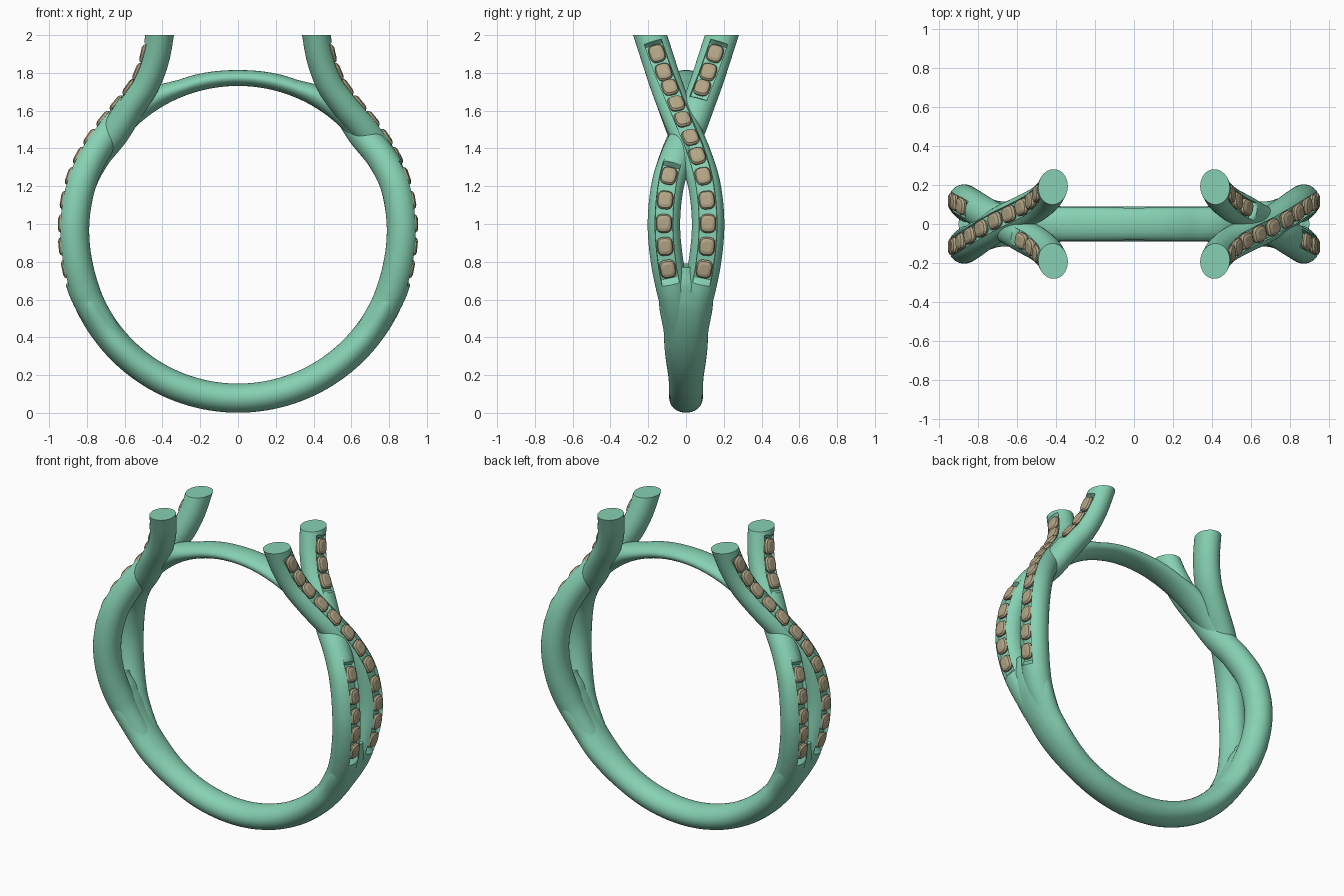
import bpy, bmesh, math
from mathutils import Vector

if "Cube" in bpy.data.objects:
    bpy.data.objects.remove(bpy.data.objects["Cube"])

CZ, R = 0.945, 0.867          # ring centre height and mid radius
Y = Vector((0, 1, 0))


def material(name, rgb):
    m = bpy.data.materials.new(name)
    m.diffuse_color = (*rgb, 1)
    m.use_nodes = True
    m.node_tree.nodes["Principled BSDF"].inputs["Base Color"].default_value = m.diffuse_color
    return m


GREEN = material("green_metal", (0.24, 0.64, 0.45))
TAN = material("tan_stone", (0.45, 0.38, 0.24))


def finish(name, bm, mat, angle):
    bmesh.ops.recalc_face_normals(bm, faces=bm.faces)
    me = bpy.data.meshes.new(name)
    bm.to_mesh(me)
    bm.free()
    me.materials.append(mat)
    me.polygons.foreach_set("use_smooth", [True] * len(me.polygons))
    me.set_sharp_from_angle(angle=math.radians(angle))
    ob = bpy.data.objects.new(name, me)
    bpy.context.collection.objects.link(ob)
    return ob


def lerp_keys(keys, t):
    for (t0, *a), (t1, *b) in zip(keys, keys[1:]):
        if t <= t1:
            f = max(0, (t - t0) / (t1 - t0))
            f = f * f * (3 - 2 * f)
            return [p + (q - p) * f for p, q in zip(a, b)]
    return keys[-1][1:]


def spline(ctrl, steps):
    c = [Vector(p) for p in ctrl]
    c = [2 * c[0] - c[1]] + c + [2 * c[-1] - c[-2]]
    out = []
    for a, b, d, e in zip(c, c[1:], c[2:], c[3:]):
        for i in range(steps):
            t = i / steps
            out.append(0.5 * (2 * b + (d - a) * t + (2 * a - 5 * b + 4 * d - e) * t * t
                              + (3 * b - a - 3 * d + e) * t ** 3))
    return out + [c[-2]]


def frame(pts, i):
    t = (pts[min(i + 1, len(pts) - 1)] - pts[max(i - 1, 0)]).normalized()
    b = (Y - t * t.dot(Y)).normalized()
    return t, b, b.cross(t)   # along, sideways, outward


def profile(hw, ht, groove):
    # oval section; the outer side can be sunk into a flat-bottomed channel
    w = 0.047
    p0 = math.asin(min(w / hw, 0.9))
    sec = []
    for k in range(33):
        a = p0 + (2 * math.pi - 2 * p0) * k / 32
        sec.append((hw * math.sin(a), ht * math.cos(a)))
    for k in range(7):
        s = hw * math.sin(p0) * (k / 3 - 1) * 0.98
        n = ht * math.sqrt(1 - (s / hw) ** 2)
        sec.append((s, n + (0.045 - n) * groove))
    return sec


def sweep(name, pts, sections, clip=False):
    bm = bmesh.new()
    rings = []
    for i, (p, s) in enumerate(zip(pts, sections)):
        _, b, n = frame(pts, i)
        rings.append([bm.verts.new(p + b * u + n * v) for u, v in s])
    for r0, r1 in zip(rings, rings[1:]):
        for k in range(len(r0)):
            j = (k + 1) % len(r0)
            bm.faces.new((r0[k], r0[j], r1[j], r1[k]))
    bm.faces.new(rings[0])
    bm.faces.new(rings[-1])
    if clip:                  # level cut at the open top
        bmesh.ops.bisect_plane(bm, geom=bm.verts[:] + bm.edges[:] + bm.faces[:],
                               plane_co=(0, 0, 2), plane_no=(0, 0, 1), clear_outer=True)
        bmesh.ops.holes_fill(bm, edges=[e for e in bm.edges if e.is_boundary])
    return finish(name, bm, GREEN, 40)


def arc(t):
    a = math.radians(t)
    return Vector((math.sin(a), 0, -math.cos(a)))


# lower shank, widening towards the split
WIDTH = [(0, .089, .077), (25, .091, .077), (51, .116, .078), (66, .143, .079),
         (72, .115, .072), (79, .05, .05)]
angs = [-79 + 158 * i / 100 for i in range(101)]
sweep("lower_shank", [arc(t) * R + Vector((0, 0, CZ)) for t in angs],
      [profile(*lerp_keys(WIDTH, abs(t)), 0) for t in angs])

# thin bridge across the top of the finger hole
BRIDGE = [(0, .083, .042), (20, .086, .045), (32, .09, .058), (48, .075, .055)]
angs = [132 + 96 * i / 60 for i in range(61)]
dims = [lerp_keys(BRIDGE, abs(t - 180)) for t in angs]
sweep("top_bridge", [arc(t) * (0.786 + d[1]) + Vector((0, 0, CZ)) for t, d in zip(angs, dims)],
      [profile(*d, 0) for d in dims])

# centre line of one strand
STRAND = [(.60, .018, .32), (.674, .03, .4), (.795, .06, .6), (.855, .1, .8),
          (.87, .117, 1.0), (.838, .098, 1.2), (.77, .05, 1.36), (.675, -.01, 1.5),
          (.575, -.06, 1.62), (.49, -.105, 1.74), (.44, -.148, 1.87),
          (.415, -.19, 2.0), (.405, -.217, 2.08)]


def gems(name, pts, spots):
    # cushion stones: culet, girdle, crown and flat table
    bm = bmesh.new()
    for i in spots:
        t, b, n = frame(pts, i)
        rings = []
        for scale, h in ((.6, .04), (.95, .055), (1, .066), (.86, .077), (.55, .083)):
            ring = []
            for k in range(16):
                a = math.tau * (k + .5) / 16
                c, s = math.cos(a), math.sin(a)
                u = math.copysign(abs(c) ** .65, c) * .043 * scale
                v = math.copysign(abs(s) ** .65, s) * .05 * scale
                ring.append(bm.verts.new(pts[i] + b * u + t * v + n * h))
            rings.append(ring)
        for r0, r1 in zip(rings, rings[1:]):
            for k in range(16):
                j = (k + 1) % 16
                bm.faces.new((r0[k], r0[j], r1[j], r1[k]))
        bm.faces.new(rings[0])
        bm.faces.new(rings[-1])
    return finish(name, bm, TAN, 20)


def strand(name, under):
    ctrl = []
    for x, y, z in STRAND:
        dip = 0.03 * math.exp(-((z - 1.47) / .12) ** 2) if under else 0
        ctrl.append((x - dip * .75, -y if under else y, z - dip * .6))
    pts = spline(ctrl, 16)
    dist = [0.0]
    for p, q in zip(pts, pts[1:]):
        dist.append(dist[-1] + (q - p).length)
    near = lambda vals, v: min(range(len(vals)), key=lambda i: abs(vals[i] - v))
    zs = [p.z for p in pts]
    d0, d1 = dist[near(zs, .775)], dist[near(zs, 1.885)]
    pitch = (d1 - d0) / 11
    runs = [(0, 4), (9, 11)] if under else [(0, 11)]
    secs = []
    for p, d in zip(pts, dist):
        k = (d - d0) / pitch
        groove = max(min(1, max(0, (k - a + .62) / .1), max(0, (b + .62 - k) / .1))
                     for a, b in runs)
        f = min(1, .8 + (p.z - .32) * .6)
        ht = .083 - .008 * min(1, max(0, (p.z - 1.2) / .5))
        secs.append(profile(.086 * f, ht * f, groove))
    spots = [near(dist, d0 + pitch * k) for a, b in runs for k in range(a, b + 1)]
    return [sweep(name, pts, secs, clip=True), gems(name + "_stones", pts, spots)]


# two crossing strands, repeated on the other side by a half turn
for side, turn in (("right", 0), ("left", math.pi)):
    for label, under in (("over", False), ("under", True)):
        for ob in strand(f"{side}_{label}_strand", under):
            ob.rotation_euler.z = turn
